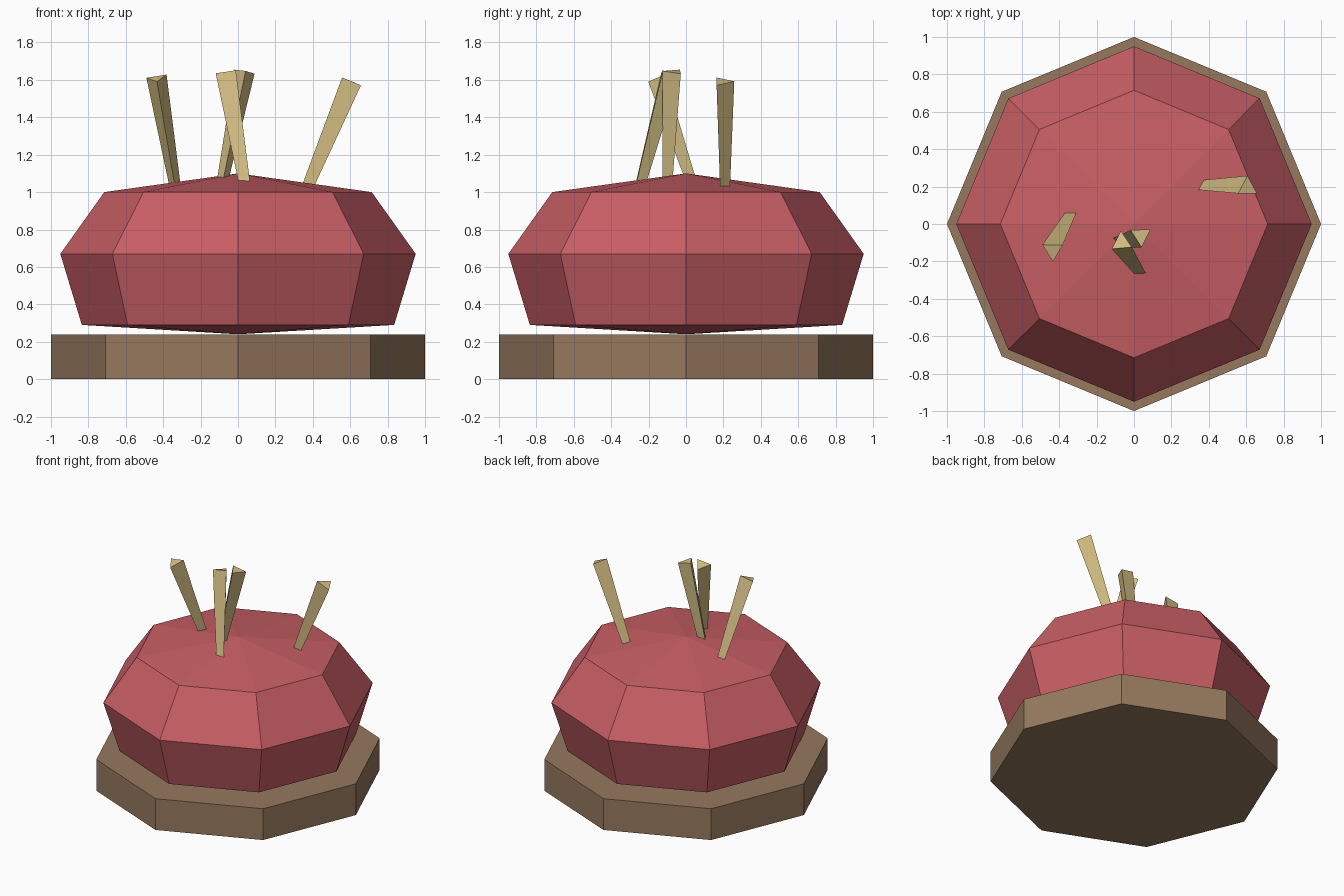
import bpy, bmesh, math
from mathutils import Vector

cube = bpy.data.objects.get("Cube")
if cube:
    bpy.data.objects.remove(cube, do_unlink=True)


def material(name, rgb):
    m = bpy.data.materials.new(name)
    m.use_nodes = True
    m.diffuse_color = (*rgb, 1)
    m.node_tree.nodes["Principled BSDF"].inputs["Base Color"].default_value = (*rgb, 1)
    return m


def lathe(name, profile, sides, mat, phase=0.0):
    """Faceted solid from (radius, height) rings; zero radius makes a pole."""
    bm = bmesh.new()
    rings = []
    for r, z in profile:
        count = sides if r else 1
        angles = [phase + math.tau * i / sides for i in range(count)]
        rings.append([bm.verts.new((r * math.cos(a), r * math.sin(a), z)) for a in angles])
    for low, high in zip(rings, rings[1:]):
        for i in range(sides):
            j = (i + 1) % sides
            corners = [low[i % len(low)], low[j % len(low)],
                       high[j % len(high)], high[i % len(high)]]
            bm.faces.new(list(dict.fromkeys(corners)))
    for ring in (rings[0], rings[-1]):
        if len(ring) > 1:
            bm.faces.new(ring)
    bmesh.ops.recalc_face_normals(bm, faces=bm.faces)
    mesh = bpy.data.meshes.new(name)
    bm.to_mesh(mesh)
    bm.free()
    mesh.materials.append(mat)
    obj = bpy.data.objects.new(name, mesh)
    bpy.context.collection.objects.link(obj)
    return obj


wood = material("brown wood", (0.305, 0.191, 0.112))
red = material("dusty red", (0.578, 0.114, 0.130))
straw = material("pale straw", (0.658, 0.515, 0.227))

# Octagonal base and cushion
lathe("base", [(1, 0), (1, 0.24)], 8, wood)
lathe("cushion", [(0, 0.24), (0.835, 0.29), (0.95, 0.67), (0.715, 1.0), (0, 1.1)], 8, red)

# Tapered three-sided sticks: entry point, centre of the top end, twist
sticks = {
    "left_stick": ((0.375, 0.2, 1.035), (0.607, 0.195, 1.592), 90),
    "right_stick": ((-0.34, 0.04, 1.05), (-0.435, -0.142, 1.61), 30),
    "front_stick": ((0.03, -0.245, 1.065), (-0.067, -0.098, 1.635), 94),
    "middle_stick": ((-0.077, -0.09, 1.085), (0.037, -0.062, 1.645), 33),
}
SINK = 0.06
for name, (foot, tip, twist) in sticks.items():
    foot, tip = Vector(foot), Vector(tip)
    axis = tip - foot
    stick = lathe(name, [(0.033, -SINK), (0.063, axis.length)], 3, straw, math.radians(twist))
    stick.location = foot
    stick.rotation_mode = "QUATERNION"
    stick.rotation_quaternion = Vector((0, 0, 1)).rotation_difference(axis)
